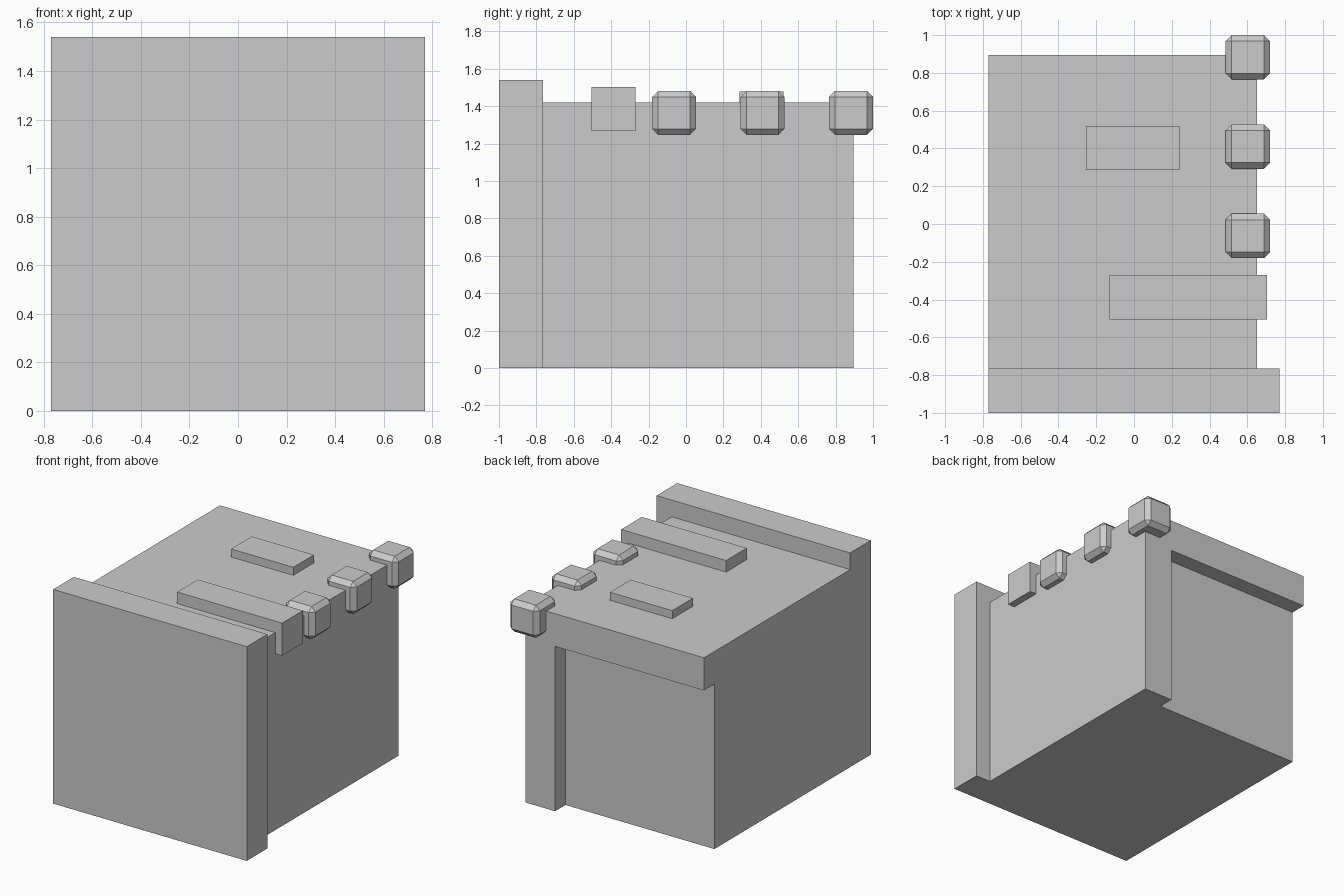
import bpy

if "Cube" in bpy.data.objects:
    bpy.data.objects.remove(bpy.data.objects["Cube"])


def box(name, x, y, z, bevel=0.0):
    """Box spanning the given (min, max) ranges, with an optional chamfer."""
    bpy.ops.mesh.primitive_cube_add(
        size=1, location=[(a + b) / 2 for a, b in (x, y, z)])
    ob = bpy.context.object
    ob.name = name
    ob.scale = [b - a for a, b in (x, y, z)]
    bpy.ops.object.transform_apply(location=False, rotation=False, scale=True)
    if bevel:
        mod = ob.modifiers.new("chamfer", 'BEVEL')
        mod.width = bevel
        mod.segments = 1
    return ob


T = 0.235                      # common thickness of all panels and details
LEFT, RIGHT, BACK, TOP = -0.77, 0.65, 0.895, 1.42

# Tall front panel
box("front_panel", (LEFT, 0.77), (-1.0, -1.0 + T), (0, 1.54))

# Cabinet body as one solid, with the back recessed under the top and side edge
body = box("cabinet_body", (LEFT, RIGHT), (-1.0 + T, BACK), (0, TOP))
recess = box("back_recess_cutter", (LEFT - 0.2, RIGHT - T), (0.777, BACK + 0.2),
             (-0.2, TOP - T))
cut = body.modifiers.new("back_recess", 'BOOLEAN')
cut.operation = 'DIFFERENCE'
cut.solver = 'EXACT'
cut.object = recess
bpy.context.view_layer.objects.active = body
bpy.ops.object.modifier_apply(modifier=cut.name)
bpy.data.objects.remove(recess)

# Raised bars on the top
box("long_top_bar", (-0.13, 0.705), (-0.505, -0.27), (1.268, 1.503))
box("short_top_bar", (-0.255, 0.24), (0.285, 0.52), (1.243, 1.478))

# Chamfered knobs along the right edge
for i, y in enumerate((-0.063, 0.41, 0.8825)):
    box(f"edge_knob_{i + 1}", (0.485, 0.72), (y - T / 2, y + T / 2),
        (1.247, 1.482), bevel=0.032)
